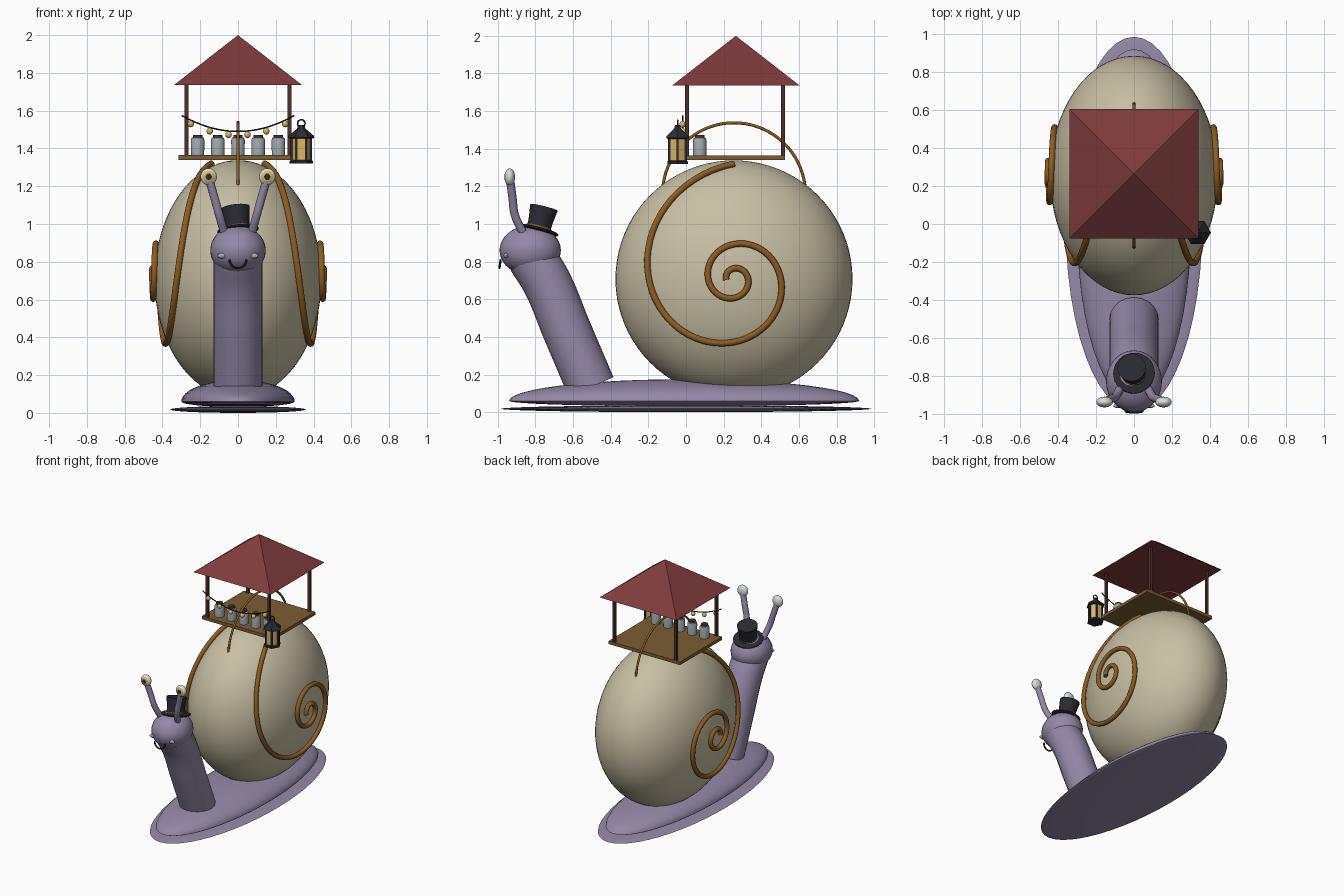
import bpy, bmesh
from math import sin, cos, pi, exp, sqrt, radians
from mathutils import Vector, Matrix

if "Cube" in bpy.data.objects:
    bpy.data.objects.remove(bpy.data.objects["Cube"], do_unlink=True)


def material(name, hexcode):
    rgb = [int(hexcode[i:i + 2], 16) / 255 for i in (0, 2, 4)]
    col = [c / 12.92 if c < 0.04 else ((c + 0.055) / 1.055) ** 2.4 for c in rgb] + [1]
    m = bpy.data.materials.new(name)
    m.use_nodes = True
    m.diffuse_color = col
    bsdf = next(n for n in m.node_tree.nodes if n.type == 'BSDF_PRINCIPLED')
    bsdf.inputs["Base Color"].default_value = col
    return m


SKIN = material("lavender skin", "9589A8")
SHELL = material("cream shell", "C8BFA4")
BRASS = material("brown brass", "8C5C24")
ROOF = material("roof red", "7F3B3C")
POST = material("dark timber", "4C3029")
WOOD = material("plank wood", "7C5C33")
BLACK = material("black", "2A2A33")
GLASS = material("jar grey", "A0AAB0")
GLOW = material("warm glow", "DDB56A")
WHITE = material("eye white", "D6DEDA")
parts = []


def add(name, mesh, mats):
    ob = bpy.data.objects.new(name, mesh)
    bpy.context.scene.collection.objects.link(ob)
    for m in mats:
        mesh.materials.append(m)
    parts.append(ob)
    return ob


def from_bmesh(name, bm, mats):
    bmesh.ops.recalc_face_normals(bm, faces=bm.faces)
    mesh = bpy.data.meshes.new(name)
    bm.to_mesh(mesh)
    bm.free()
    return add(name, mesh, mats)


def ball(name, centre, radii, mats, segs=32, rings=20, rot=None):
    bm = bmesh.new()
    bmesh.ops.create_uvsphere(bm, u_segments=segs, v_segments=rings, radius=1)
    if rot:
        bmesh.ops.transform(bm, matrix=rot, verts=bm.verts)
    bmesh.ops.scale(bm, vec=radii, verts=bm.verts)
    bmesh.ops.translate(bm, vec=centre, verts=bm.verts)
    return from_bmesh(name, bm, mats)


def box(name, centre, size, mat):
    bm = bmesh.new()
    bmesh.ops.create_cube(bm, size=1)
    bmesh.ops.scale(bm, vec=size, verts=bm.verts)
    bmesh.ops.translate(bm, vec=centre, verts=bm.verts)
    return from_bmesh(name, bm, [mat])


def lathe(name, profile, mat, matrix, segs=24, phase=0):
    """Closed solid turned around z from (radius, height) points."""
    bm = bmesh.new()
    rings = [[bm.verts.new((r * cos(phase + 2 * pi * i / segs), r * sin(phase + 2 * pi * i / segs), z))
              for i in range(segs)] for r, z in profile]
    for a, b in zip(rings, rings[1:]):
        for i in range(segs):
            j = (i + 1) % segs
            bm.faces.new((a[i], a[j], b[j], b[i]))
    bm.faces.new(rings[0])
    bm.faces.new(rings[-1])
    bmesh.ops.remove_doubles(bm, verts=bm.verts, dist=1e-5)
    bmesh.ops.transform(bm, matrix=matrix, verts=bm.verts)
    return from_bmesh(name, bm, [mat])


def tube(name, points, radius, mat, smooth=True, cyclic=False, res=4):
    cu = bpy.data.curves.new(name, 'CURVE')
    cu.dimensions = '3D'
    cu.bevel_depth = radius
    cu.bevel_resolution = res
    cu.use_fill_caps = True
    sp = cu.splines.new('BEZIER' if smooth else 'POLY')
    pts = sp.bezier_points if smooth else sp.points
    pts.add(len(points) - 1)
    for p, co in zip(pts, points):
        if smooth:
            p.co = co
            p.handle_left_type = p.handle_right_type = 'AUTO'
        else:
            p.co = (*co, 1)
    sp.use_cyclic_u = cyclic
    tmp = bpy.data.objects.new(name + "_path", cu)
    bpy.context.scene.collection.objects.link(tmp)
    bpy.context.view_layer.update()
    mesh = bpy.data.meshes.new_from_object(tmp.evaluated_get(bpy.context.evaluated_depsgraph_get()))
    bpy.data.objects.remove(tmp)
    mesh.materials.clear()
    return add(name, mesh, [mat])


T = Matrix.Translation

# Foot: thin sole and a domed body with a shallow underside
ball("sole", (0, 0, 0.018), (0.36, 0.985, 0.018), [SKIN], 48, 16)
body = ball("foot_body", (0, 0, 0), (0.3, 0.93, 0.115), [SKIN], 48, 24)
for v in body.data.vertices:
    if v.co.z < 0:
        v.co.z *= 0.25
    v.co += Vector((0, -0.01, 0.06))

# Neck and head
tube("neck", [(0, -0.505, 0.135), (0, -0.635, 0.44), (0, -0.74, 0.69), (0, -0.82, 0.82)],
     0.13, SKIN, res=8)
HEAD = Vector((0, -0.828, 0.86))
ball("head", HEAD, (0.147, 0.163, 0.132), [SKIN])
tube("smile", [(0.045 * cos(a), -0.985 - 0.006 * sin(a), 0.812 - 0.045 * sin(a))
               for a in (pi * i / 16 for i in range(17))], 0.006, BLACK, smooth=False, res=2)

# Eye stalks, eyes and cheeks
for side, s in (("left", 1), ("right", -1)):
    tube(side + "_eye_stalk", [(s * 0.072, -0.865, 0.95), (s * 0.1, -0.91, 1.05),
                               (s * 0.125, -0.922, 1.14), (s * 0.152, -0.935, 1.235)], 0.022, SKIN)
    c = Vector((s * 0.155, -0.937, 1.25))
    eye = ball(side + "_eye", c, (0.043, 0.028, 0.045), [WHITE, GLOW, BLACK], 32, 24,
               Matrix.Rotation(pi / 2, 4, 'X'))
    for f in eye.data.polygons:
        d = f.center - c
        r = sqrt(d.x ** 2 + d.z ** 2)
        if d.y < 0 and r < 0.031:
            f.material_index = 2 if r < 0.0165 else 1
    ball(side + "_cheek", (s * 0.085, -0.957, 0.832), (0.024, 0.012, 0.014), [GLASS], 16, 10)

# Tilted top hat
hat = T((0, -0.785, 0.967)) @ Matrix.Rotation(radians(-6), 4, 'Y') @ Matrix.Rotation(radians(-14), 4, 'X')
lathe("hat_brim", [(0.1, -0.008), (0.11, -0.003), (0.11, 0.003), (0.1, 0.008)], BLACK, hat, 32)
lathe("hat_crown", [(0.063, 0), (0.065, 0.05), (0.075, 0.125)], BLACK, hat, 32)
lathe("hat_band", [(0.067, 0.008), (0.068, 0.02)], BRASS, hat, 32)

# Shell with a raised spiral on each side
C = Vector((0, 0.255, 0.708))
R = Vector((0.442, 0.63, 0.63))
ball("shell", C, R, [SHELL], 64, 40)
for side, s in (("left", 1), ("right", -1)):
    path = []
    for i in range(151):
        turn = 2.27 * 2 * pi * i / 150
        r = 0.6 * exp(-0.19 * turn)
        y, z = -r * sin(turn), r * cos(turn)
        x = R.x * sqrt(1 - (r / R.y) ** 2)
        normal = Vector((x / R.x ** 2, y / R.y ** 2, z / R.z ** 2)).normalized()
        p = Vector((x, y, z)) + normal * 0.013
        path.append(C + Vector((s * p.x, p.y, p.z)))
    tube(side + "_shell_spiral", path, 0.017, BRASS, smooth=False)

# Brass hoop through the stall floor
tube("hoop", [(0, 0.255 - 0.38 * cos(a), 1.158 + 0.38 * sin(a))
              for a in (radians(5 + 170 * i / 40) for i in range(41))], 0.008, BRASS, smooth=False)

# Market stall: floor, posts and pyramid roof
MID = 0.26
box("stall_floor", (0, MID, 1.352), (0.63, 0.53, 0.025), WOOD)
for sx in (-1, 1):
    for sy in (-1, 1):
        box("stall_post", (sx * 0.272, MID + sy * 0.255, 1.55), (0.02, 0.02, 0.38), POST)
lathe("stall_roof", [(0.34 * sqrt(2), 1.735), (0, 2.0)], ROOF, T((0, 0.265, 0)), 4, pi / 4)

# Row of lidded jars
for i in range(5):
    at = T(((i - 2) * 0.107, 0.073, 1.364))
    lathe("jar", [(0.035, 0), (0.036, 0.08), (0.032, 0.092), (0.023, 0.096)], GLASS, at)
    lathe("jar_lid", [(0.025, 0.093), (0.025, 0.108)], POST, at)

# Sagging string of bulbs
def wire(x):
    return 1.49 + 0.085 * (x / 0.298) ** 2

tube("light_wire", [(x, -0.018, wire(x)) for x in (-0.298 + 0.596 * i / 24 for i in range(25))],
     0.004, BLACK, smooth=False, res=2)
for i in range(6):
    x = -0.25 + 0.1 * i
    ball("bulb", (x, -0.018, wire(x) - 0.02), (0.017, 0.017, 0.018), [GLOW], 16, 10)

# Six-sided hanging lantern
lamp = T((0.335, -0.045, 1.32))
lathe("lantern_base", [(0.063, 0), (0.063, 0.012), (0.055, 0.018)], BLACK, lamp, 6)
lathe("lantern_glass", [(0.05, 0.015), (0.05, 0.14)], GLOW, lamp, 6)
lathe("lantern_cap", [(0.06, 0.133), (0.07, 0.138), (0.066, 0.148), (0.022, 0.185), (0.016, 0.205)],
      BLACK, lamp, 6)
for i in range(6):
    a = i * pi / 3
    box("lantern_bar", (0.335 + 0.051 * cos(a), -0.045 + 0.051 * sin(a), 1.397), (0.012, 0.012, 0.13), BLACK)
tube("lantern_ring", [(0.335 + 0.02 * cos(a), -0.045, 1.532 + 0.02 * sin(a))
                      for a in (pi * i / 10 for i in range(20))], 0.004, BLACK, False, True, 2)

# Smooth rounded parts while keeping hard edges
bpy.ops.object.select_all(action='DESELECT')
for ob in parts:
    ob.select_set(True)
bpy.context.view_layer.objects.active = parts[0]
bpy.ops.object.shade_smooth_by_angle(angle=radians(35))
